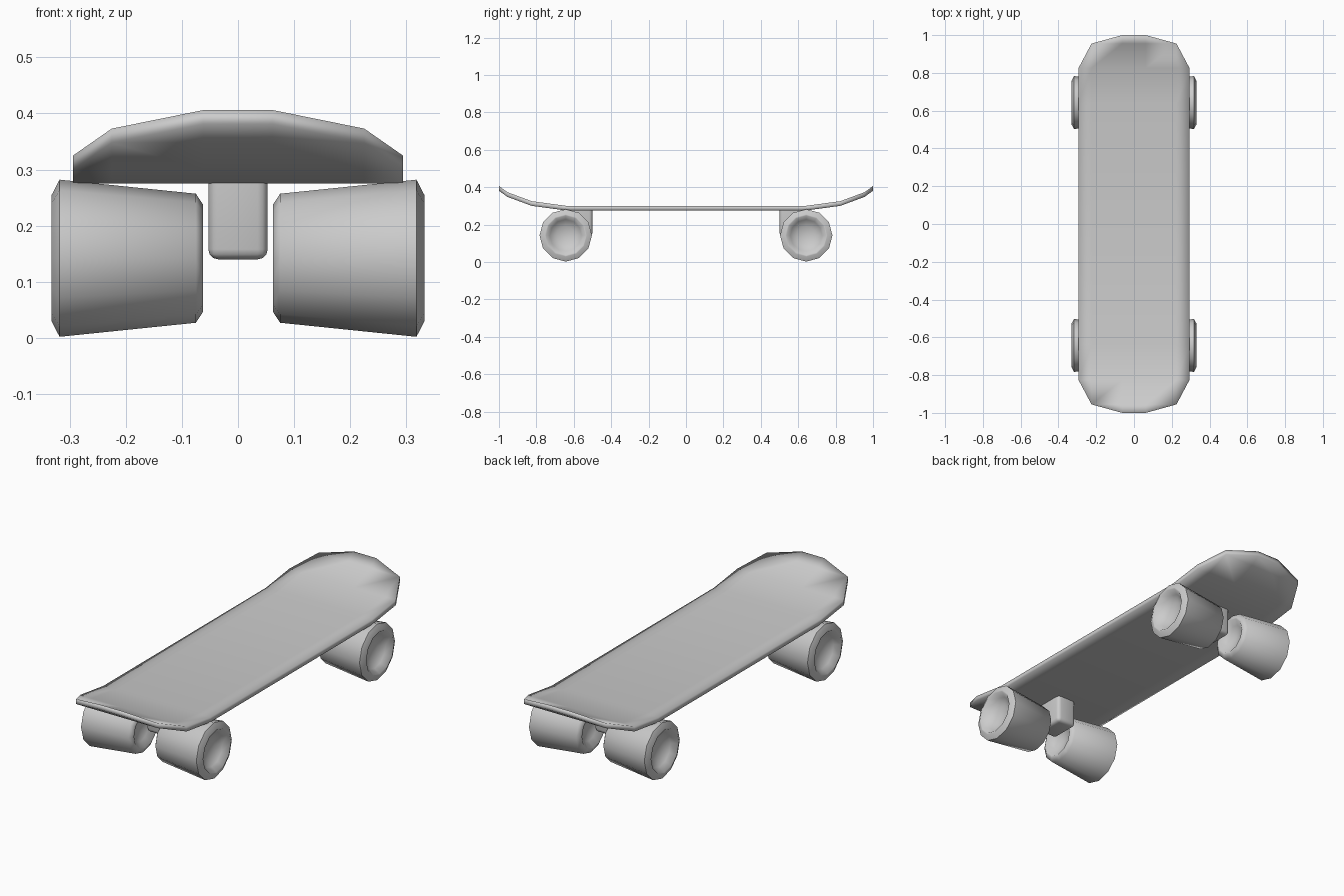
import bpy, bmesh, math

if "Cube" in bpy.data.objects:
    bpy.data.objects.remove(bpy.data.objects["Cube"])


def make_object(name, bm, angle=None):
    bmesh.ops.remove_doubles(bm, verts=bm.verts, dist=0.0005)
    bmesh.ops.recalc_face_normals(bm, faces=bm.faces)
    mesh = bpy.data.meshes.new(name)
    bm.to_mesh(mesh)
    bm.free()
    ob = bpy.data.objects.new(name, mesh)
    bpy.context.collection.objects.link(ob)
    bpy.ops.object.select_all(action='DESELECT')
    ob.select_set(True)
    bpy.context.view_layer.objects.active = ob
    if angle is None:
        bpy.ops.object.shade_smooth()
    else:
        bpy.ops.object.shade_smooth_by_angle(angle=math.radians(angle))
    return ob


# Deck: flat middle, upturned ends, faceted outline (y, half width, top z)
END = [(0.64, 0.294, 0.30), (0.825, 0.294, 0.325), (0.955, 0.225, 0.373), (1.0, 0.062, 0.406)]
COLS = [-0.294, -0.225, -0.062, 0.062, 0.225, 0.294]
stations = [(-y, w, z) for y, w, z in reversed(END)] + END

bm = bmesh.new()
for (y0, w0, z0), (y1, w1, z1) in zip(stations, stations[1:]):
    for a, b in zip(COLS, COLS[1:]):
        corners = []
        for x, y, w, z in ((a, y0, w0, z0), (b, y0, w0, z0), (b, y1, w1, z1), (a, y1, w1, z1)):
            p = (max(-w, min(w, x)), y, z)
            if p not in corners:
                corners.append(p)
        if len(corners) > 2:
            bm.faces.new([bm.verts.new(p) for p in corners])
bmesh.ops.remove_doubles(bm, verts=bm.verts, dist=0.0005)
result = bmesh.ops.extrude_face_region(bm, geom=bm.faces[:], use_keep_orig=True)
lower = [g for g in result['geom'] if isinstance(g, bmesh.types.BMVert)]
bmesh.ops.translate(bm, verts=lower, vec=(0, 0, -0.025))
make_object("deck", bm)

# Wheels: tapered, dished at both ends (x, radius)
WHEEL = [(0.10, 0), (0.085, 0.06), (0.062, 0.088), (0.062, 0.095), (0.075, 0.115), (0.318, 0.14),
         (0.332, 0.113), (0.332, 0.106), (0.305, 0.085), (0.285, 0.05), (0.28, 0)]
SIDES = 12


def wheel(name, sx, y):
    bm = bmesh.new()
    rings = []
    for x, r in WHEEL:
        if r == 0:
            rings.append([bm.verts.new((sx * x, y, 0.142))] * SIDES)
        else:
            rings.append([bm.verts.new((sx * x, y + r * math.sin(k * math.tau / SIDES),
                                        0.142 + r * math.cos(k * math.tau / SIDES)))
                          for k in range(SIDES)])
    for r0, r1 in zip(rings, rings[1:]):
        for k in range(SIDES):
            n = (k + 1) % SIDES
            bm.faces.new(list(dict.fromkeys((r0[k], r0[n], r1[n], r1[k]))))
    make_object(name, bm, 65)


# Truck blocks: rounded boxes under the deck
def truck(name, sy):
    bm = bmesh.new()
    bmesh.ops.create_cube(bm, size=1)
    bmesh.ops.scale(bm, verts=bm.verts, vec=(0.106, 0.15, 0.14))
    bmesh.ops.translate(bm, verts=bm.verts, vec=(0, sy * 0.575, 0.21))
    edges = [e for e in bm.edges if min(v.co.z for v in e.verts) < 0.2]
    bmesh.ops.bevel(bm, geom=edges, offset=0.018, segments=3, profile=0.5, affect='EDGES')
    make_object(name, bm, 40)


for end, sy in (("front", -1), ("back", 1)):
    truck(end + "_truck", sy)
    for side, sx in (("left", -1), ("right", 1)):
        wheel(f"{end}_{side}_wheel", sx, sy * 0.643)
